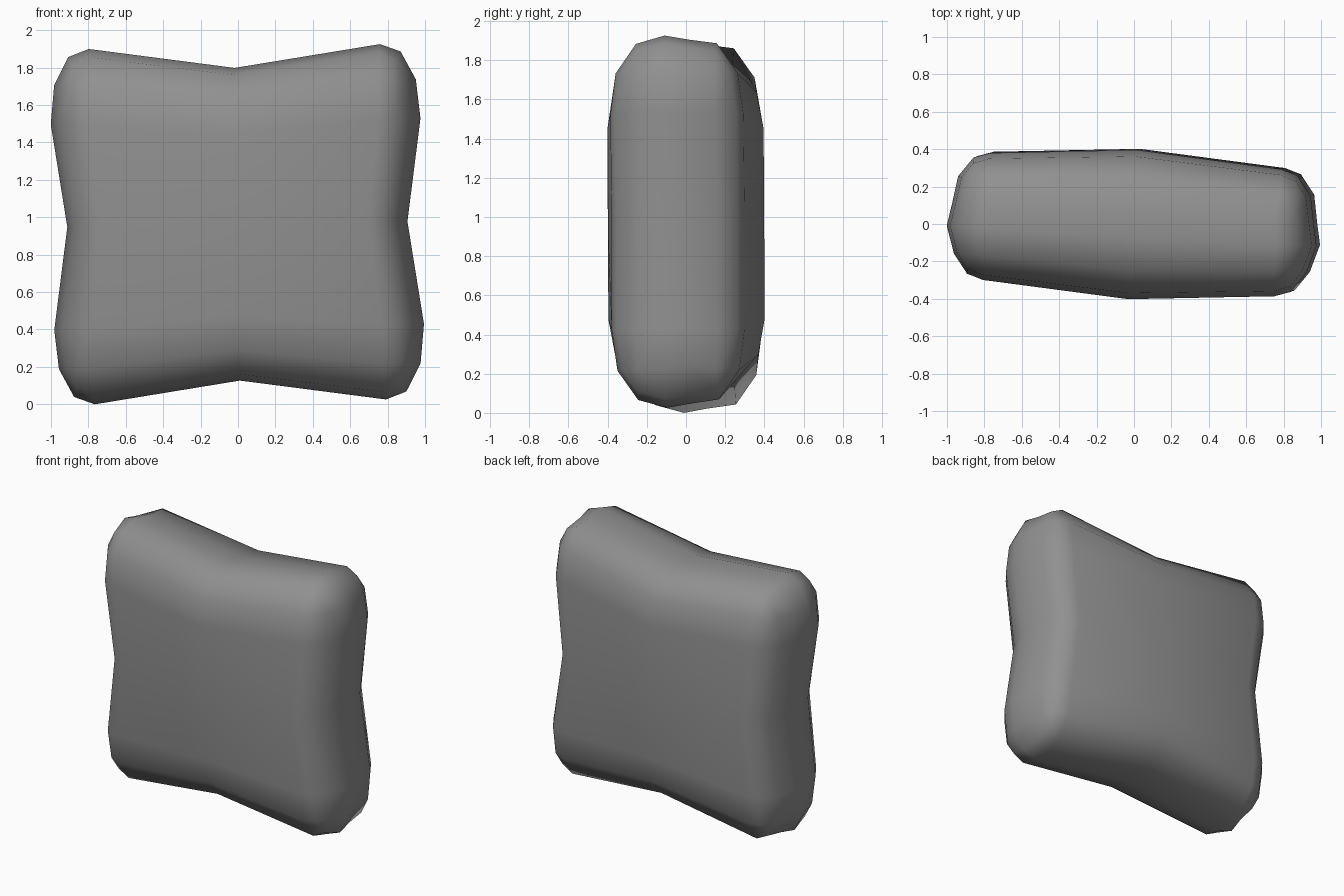
import bpy, bmesh
from math import radians
from mathutils import Euler, Vector

if "Cube" in bpy.data.objects:
    bpy.data.objects.remove(bpy.data.objects["Cube"])

HALF = Vector((0.99, 0.34, 0.95))    # half size at the corners
ROUND = Vector((0.21, 0.28, 0.40))   # rounding radius per axis


def blend(mid, v, flat):
    """mid value at the centre, rising linearly to 1 at the rounded edge"""
    return mid + (1 - mid) * min(1, abs(v) / flat)


# Rounded box, bevelled in a space where the radius is 1 on every axis
bm = bmesh.new()
bmesh.ops.create_cube(bm, size=2)
for v in bm.verts:
    v.co = Vector(c * h / r for c, h, r in zip(v.co, HALF, ROUND))
bmesh.ops.bevel(bm, geom=bm.edges[:], offset=1, segments=3, profile=0.55, affect='EDGES')

# Centre loops across the width and height
for axis in ((1, 0, 0), (0, 0, 1)):
    geom = bm.verts[:] + bm.edges[:] + bm.faces[:]
    bmesh.ops.bisect_plane(bm, geom=geom, plane_co=(0, 0, 0), plane_no=axis)

# Pinch the four sides, plump the middle, and lean the cushion slightly
lean = Euler((radians(0.4), radians(-0.95), radians(-3.2))).to_matrix()
flat = HALF - ROUND
for v in bm.verts:
    x, y, z = (c * r for c, r in zip(v.co, ROUND))
    sx = sz = 1
    if 0 < y < 0.1:                  # rim is widest towards the front
        sx = sz = 0.978
    elif 0.1 < abs(y) < 0.335 and abs(x) > flat.x + 0.01:
        sx = 0.975
    v.co = lean @ Vector((x * sx * blend(0.92, z, flat.z),
                          y * blend(1.175, x, flat.x),
                          z * sz * blend(0.88, x, flat.x)))

# Stand on the ground
low = min(v.co.z for v in bm.verts)
for v in bm.verts:
    v.co.z -= low
bmesh.ops.recalc_face_normals(bm, faces=bm.faces[:])
for f in bm.faces:
    f.smooth = True

mesh = bpy.data.meshes.new("cushion")
bm.to_mesh(mesh)
bm.free()

# Dark grey fabric
fabric = bpy.data.materials.new("grey_fabric")
fabric.diffuse_color = (0.28, 0.28, 0.28, 1)
fabric.use_nodes = True
fabric.node_tree.nodes["Principled BSDF"].inputs["Base Color"].default_value = fabric.diffuse_color
mesh.materials.append(fabric)
bpy.context.collection.objects.link(bpy.data.objects.new("cushion", mesh))
